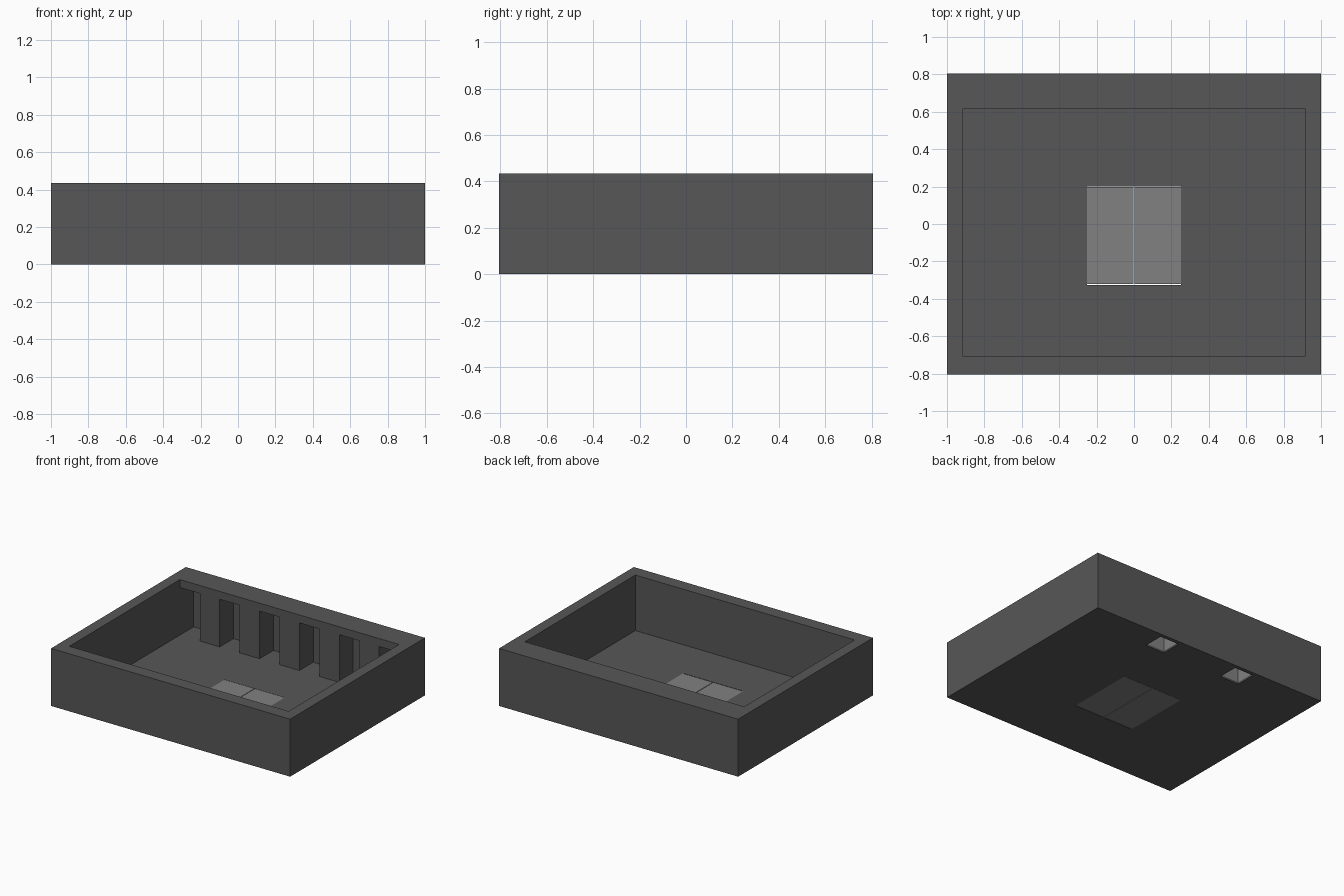
import bpy, bmesh
from mathutils import Matrix, Vector

if "Cube" in bpy.data.objects:
    bpy.data.objects.remove(bpy.data.objects["Cube"])

def material(name, v):
    m = bpy.data.materials.new(name)
    m.diffuse_color = (v, v, v, 1)
    m.use_nodes = True
    m.node_tree.nodes["Principled BSDF"].inputs["Base Color"].default_value = m.diffuse_color
    return m

dark, light = material("dark_grey", 0.095), material("light_grey", 0.22)

def boxes(name, mat, *spans):
    """One object made of boxes, each (x0, x1, y0, y1, z0, z1)."""
    bm = bmesh.new()
    for x0, x1, y0, y1, z0, z1 in spans:
        c = Vector((x0 + x1, y0 + y1, z0 + z1)) / 2
        s = Matrix.Diagonal((x1 - x0, y1 - y0, z1 - z0, 1))
        bmesh.ops.create_cube(bm, size=1, matrix=Matrix.Translation(c) @ s)
    me = bpy.data.meshes.new(name)
    bm.to_mesh(me)
    bm.free()
    me.materials.append(mat)
    ob = bpy.data.objects.new(name, me)
    bpy.context.collection.objects.link(ob)
    return ob

def cut(target, name, mat, *spans):
    c = boxes(name, mat, *spans)
    c.hide_render = True
    c.hide_set(True)
    m = target.modifiers.new(name, 'BOOLEAN')
    m.operation, m.solver, m.object = 'DIFFERENCE', 'EXACT', c
    m.material_mode = 'TRANSFER'

FLOOR, TOP, LIP = 0.015, 0.435, 0.375
HALF, STEP = 0.917, 2 * 0.917 / 11
BACK = 0.615

# Open tray with a thicker back wall
tray = boxes("tray", dark, (-1, 1, -0.805, 0.805, 0, TOP))
cut(tray, "cavity_cutter", dark, (-HALF, HALF, -0.705, BACK, FLOOR, 0.6))

# Six slots under the lip of the back wall, leaving five pillars
cut(tray, "slot_cutter", dark, *[
    (-HALF + 2 * k * STEP, -HALF + (2 * k + 1) * STEP, 0.5, 0.78, FLOOR, LIP)
    for k in range(6)])

# Two pillars are hollow and open through the floor
w = STEP / 2 - 0.004
centres = (-2 * STEP, 2 * STEP)
cut(tray, "shaft_cutter", light, *[
    (x - w, x + w, BACK + 0.006, 0.776, FLOOR, LIP) for x in centres])
cut(tray, "shaft_mouth_cutter", dark, *[
    (x - w, x + w, BACK + 0.006, 0.776, -0.1, FLOOR + 0.01) for x in centres])

# Opening in the floor with a pair of flush doors
cut(tray, "door_opening_cutter", dark, (-0.252, 0.252, -0.326, 0.2, -0.1, 0.1))
for side, x0, x1 in (("left", -0.252, -0.002), ("right", 0.002, 0.252)):
    boxes(side + "_floor_door", light, (x0, x1, -0.322, 0.198, 0, FLOOR))
